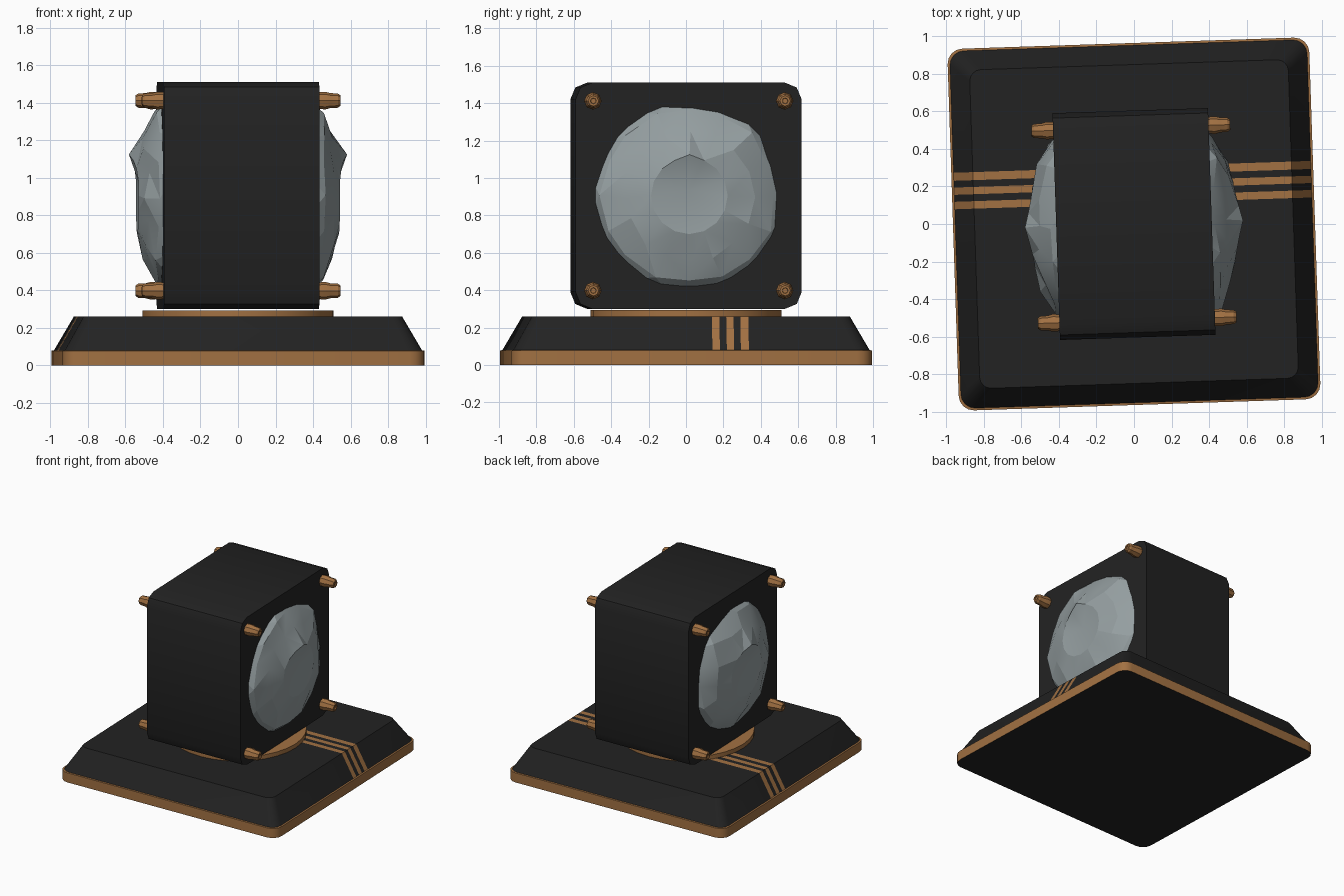
import bpy, bmesh, math, random
from mathutils import Matrix, Vector

if "Cube" in bpy.data.objects:
    bpy.data.objects.remove(bpy.data.objects["Cube"])

random.seed(4)
TURN = math.radians(1.9)          # whole model is turned slightly about z
CZ = 0.905                        # height of the lens axis


def mat(name, col):
    m = bpy.data.materials.new(name)
    m.diffuse_color = (*col, 1)
    m.use_nodes = True
    m.node_tree.nodes["Principled BSDF"].inputs["Base Color"].default_value = m.diffuse_color
    return m


black = mat("matte_black", (0.016, 0.016, 0.016))
bronze = mat("bronze", (0.36, 0.165, 0.055))
glass = mat("pale_grey_glass", (0.30, 0.345, 0.355))


def finish(name, bm, mats, smooth=None):
    bmesh.ops.recalc_face_normals(bm, faces=bm.faces)
    bm.transform(Matrix.Rotation(TURN, 4, 'Z'))
    me = bpy.data.meshes.new(name)
    bm.to_mesh(me)
    bm.free()
    ob = bpy.data.objects.new(name, me)
    bpy.context.collection.objects.link(ob)
    for m in mats:
        me.materials.append(m)
    if smooth:
        bpy.ops.object.select_all(action='DESELECT')
        ob.select_set(True)
        bpy.context.view_layer.objects.active = ob
        bpy.ops.object.shade_smooth_by_angle(angle=math.radians(smooth))
    return ob


def rounded_square(h, r, seg):
    pts = []
    for k in range(4):
        sx, sy = [(1, 1), (-1, 1), (-1, -1), (1, -1)][k]
        for i in range(seg + 1):
            a = math.pi / 2 * (k + i / seg)
            pts.append((sx * (h - r) + r * math.cos(a), sy * (h - r) + r * math.sin(a)))
    return pts


def loft(bm, loops, cap_start=True, cap_end=True):
    rings = [[bm.verts.new(p) for p in l] for l in loops]
    n = len(rings[0])
    for a, b in zip(rings, rings[1:]):
        for i in range(n):
            j = (i + 1) % n
            bm.faces.new((a[i], a[j], b[j], b[i]))
    if cap_start:
        bm.faces.new(rings[0][::-1])
    if cap_end:
        bm.faces.new(rings[-1])
    return rings


def circle(x, r, n, y=0, z=0, off=0):
    return [(x, y + r * math.cos(2 * math.pi * (i + off) / n),
             z + r * math.sin(2 * math.pi * (i + off) / n)) for i in range(n)]


# Base: bronze band, sloped black plinth, three bronze stripes cut into it
bm = bmesh.new()
loft(bm, [[(x, y, z) for x, y in rounded_square(h, r, 4)] for h, r, z in
          [(0.965, 0.08, 0), (0.965, 0.08, 0.078), (0.953, 0.075, 0.08), (0.85, 0.06, 0.26)]])
stripes = [(0.11, 0.15), (0.187, 0.226), (0.262, 0.305)]
for y in [v for s in stripes for v in s]:
    bmesh.ops.bisect_plane(bm, geom=bm.verts[:] + bm.edges[:] + bm.faces[:],
                           plane_co=(0, y, 0), plane_no=(0, 1, 0))
bmesh.ops.recalc_face_normals(bm, faces=bm.faces)
for f in bm.faces:
    c = f.calc_center_median()
    band = 0.001 < c.z < 0.0795
    stripe = c.z > 0.08 and any(a < c.y < b for a, b in stripes)
    f.material_index = 1 if band or stripe else 0
finish("base", bm, [black, bronze], 25)

# Bronze disc between base and housing
bm = bmesh.new()
loft(bm, [[(y, z, h) for _, y, z in circle(0, 0.51, 32)] for h in (0.255, 0.294)])
finish("support_disc", bm, [bronze], 30)

# Housing: chamfered block open through the middle, with flared rims
bm = bmesh.new()
outer = rounded_square(0.605, 0.09, 2)
N = 16
back = loft(bm, [[(x, y, z + CZ) for y, z in outer] for x in (-0.415, 0.415)], False, False)
hole = loft(bm, [circle(x, r, N, 0, CZ, 0.5) for x, r in
                 [(-0.415, 0.55), (-0.37, 0.53), (0.37, 0.53), (0.415, 0.55)]], False, False)
bm.edges.ensure_lookup_table()
for a, b in ((back[0], hole[0]), (back[-1], hole[-1])):
    edges = [bm.edges.get((l[i], l[(i + 1) % len(l)])) for l in (a, b) for i in range(len(l))]
    bmesh.ops.bridge_loops(bm, edges=edges)
finish("housing", bm, [black], 25)

# Faceted lenses with a pointed nose above the middle, one on each side
for side, name in ((1, "lens_right"), (-1, "lens_left")):
    bm = bmesh.new()
    rings = loft(bm, [circle(x, r, N, 0, CZ, 0.5 * (k == 0)) for k, (x, r) in enumerate(
        [(0.36, 0.535), (0.44, 0.465), (0.497, 0.35), (0.538, 0.205)])], False, False)
    tip = bm.verts.new((0.515, 0, CZ + 0.03))
    last = rings[-1]
    for i in range(N):
        bm.faces.new((last[i], last[(i + 1) % N], tip))
    for ring in rings[1:3]:
        for v in ring:
            v.co += Vector([random.uniform(-0.016, 0.016) for _ in range(3)])
    for i, x in ((4, 0.582), (3, 0.562), (5, 0.562), (2, 0.547), (6, 0.547)):
        last[i].co.x = x
    last[4].co.z += 0.015
    bmesh.ops.triangulate(bm, faces=bm.faces)
    for v in bm.verts:
        v.co.x *= side
    ob = finish(name, bm, [glass], 14)
    # open rim sits inside the housing, so normals are forced outward
    if sum(p.normal.x * p.area for p in ob.data.polygons) * side < 0:
        ob.data.flip_normals()

# Tapered bronze pegs at the corners of both faces
for sx in (1, -1):
    for sy in (1, -1):
        for sz in (1, -1):
            bm = bmesh.new()
            y, z = 0.513 * sy, CZ + 0.507 * sz
            loft(bm, [circle(sx * x, r, 8, y, z) for x, r in
                      [(0.39, 0.043), (0.45, 0.047), (0.475, 0.04), (0.515, 0.038),
                       (0.53, 0.028), (0.53, 0.016), (0.522, 0.014)]])
            finish("peg_%s_%s_%s" % ("right" if sx > 0 else "left",
                                     "back" if sy > 0 else "front",
                                     "top" if sz > 0 else "bottom"), bm, [bronze], 25)
